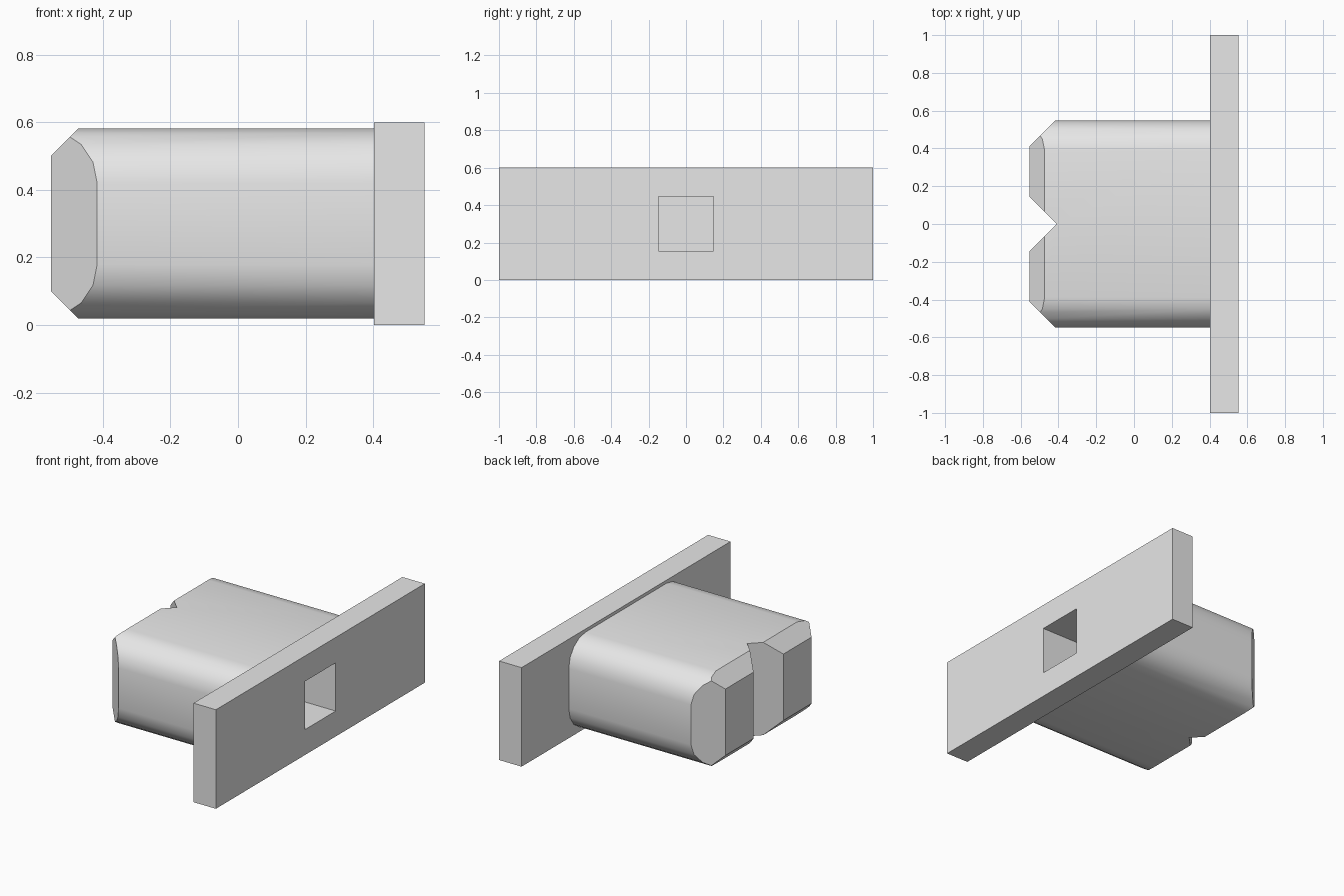
import bpy
import bmesh
from math import cos, sin, pi
from mathutils import Vector

cube = bpy.data.objects.get("Cube")
if cube:
    bpy.data.objects.remove(cube, do_unlink=True)

grey = bpy.data.materials.new("plain grey")
grey.use_nodes = True
grey.diffuse_color = (0.8, 0.8, 0.8, 1)
grey.node_tree.nodes["Principled BSDF"].inputs["Base Color"].default_value = (0.8, 0.8, 0.8, 1)

TIP, FACE, END = -0.553, 0.402, 0.552   # bolt tip, plate back, plate front along x
MID_Z = 0.3


def make_object(name, bm):
    bmesh.ops.recalc_face_normals(bm, faces=bm.faces)
    mesh = bpy.data.meshes.new(name)
    bm.to_mesh(mesh)
    bm.free()
    mesh.materials.append(grey)
    obj = bpy.data.objects.new(name, mesh)
    bpy.context.collection.objects.link(obj)
    return obj


def prism(name, points, offset):
    """Extrude a flat outline along offset."""
    bm = bmesh.new()
    face = bm.faces.new([bm.verts.new(p) for p in points])
    result = bmesh.ops.extrude_face_region(bm, geom=[face])
    moved = [v for v in result["geom"] if isinstance(v, bmesh.types.BMVert)]
    bmesh.ops.translate(bm, verts=moved, vec=offset)
    return make_object(name, bm)


def box(name, x0, x1, half_y, half_z):
    outline = [(x0, sy * half_y, MID_Z + sz * half_z)
               for sy, sz in ((-1, -1), (1, -1), (1, 1), (-1, 1))]
    return prism(name, outline, (x1 - x0, 0, 0))


def cut(obj, cutter):
    mod = obj.modifiers.new("cut", "BOOLEAN")
    mod.operation = "DIFFERENCE"
    mod.solver = "EXACT"
    mod.object = cutter
    bpy.context.view_layer.objects.active = obj
    bpy.ops.object.modifier_apply(modifier=mod.name)


# Body: rounded rectangle extruded along x
HALF_Y, HALF_Z, RADIUS, STEPS = 0.548, 0.281, 0.16, 4
outline = []
for corner, (sy, sz) in enumerate(((1, 1), (-1, 1), (-1, -1), (1, -1))):
    for i in range(STEPS + 1):
        a = (corner + i / STEPS) * pi / 2
        outline.append((TIP, sy * (HALF_Y - RADIUS) + RADIUS * cos(a),
                        MID_Z + sz * (HALF_Z - RADIUS) + RADIUS * sin(a)))
body = prism("body", outline, (FACE - TIP, 0, 0))

# Tip chamfers: four slanted planes
bm = bmesh.new()
bm.from_mesh(body.data)
for s in (-1, 1):
    for point, normal in (((TIP, s * 0.412, MID_Z), (-1, s, 0)),
                          ((TIP, 0, MID_Z + s * 0.201), (-1, 0, s))):
        bmesh.ops.bisect_plane(bm, geom=bm.verts[:] + bm.edges[:] + bm.faces[:],
                               plane_co=Vector(point), plane_no=Vector(normal).normalized(),
                               clear_outer=True)
        bmesh.ops.holes_fill(bm, edges=[e for e in bm.edges if e.is_boundary], sides=0)
bmesh.ops.recalc_face_normals(bm, faces=bm.faces)
bm.to_mesh(body.data)
bm.free()

# Mounting plate
plate = box("plate", FACE, END, 1.0, 0.3)

# Notch across the tip and square socket through the plate into the body
notch = prism("notch_cutter", [(-0.41, 0, -0.1), (-0.71, 0.3, -0.1), (-0.71, -0.3, -0.1)],
              (0, 0, 0.8))
socket = box("socket_cutter", 0.05, 0.7, 0.147, 0.146)
cut(body, notch)
cut(body, socket)
cut(plate, socket)
for cutter in (notch, socket):
    bpy.data.objects.remove(cutter, do_unlink=True)

# Smooth rounded sides, sharp edges elsewhere
bpy.ops.object.select_all(action="DESELECT")
body.select_set(True)
bpy.context.view_layer.objects.active = body
bpy.ops.object.shade_smooth_by_angle(angle=pi / 6)
